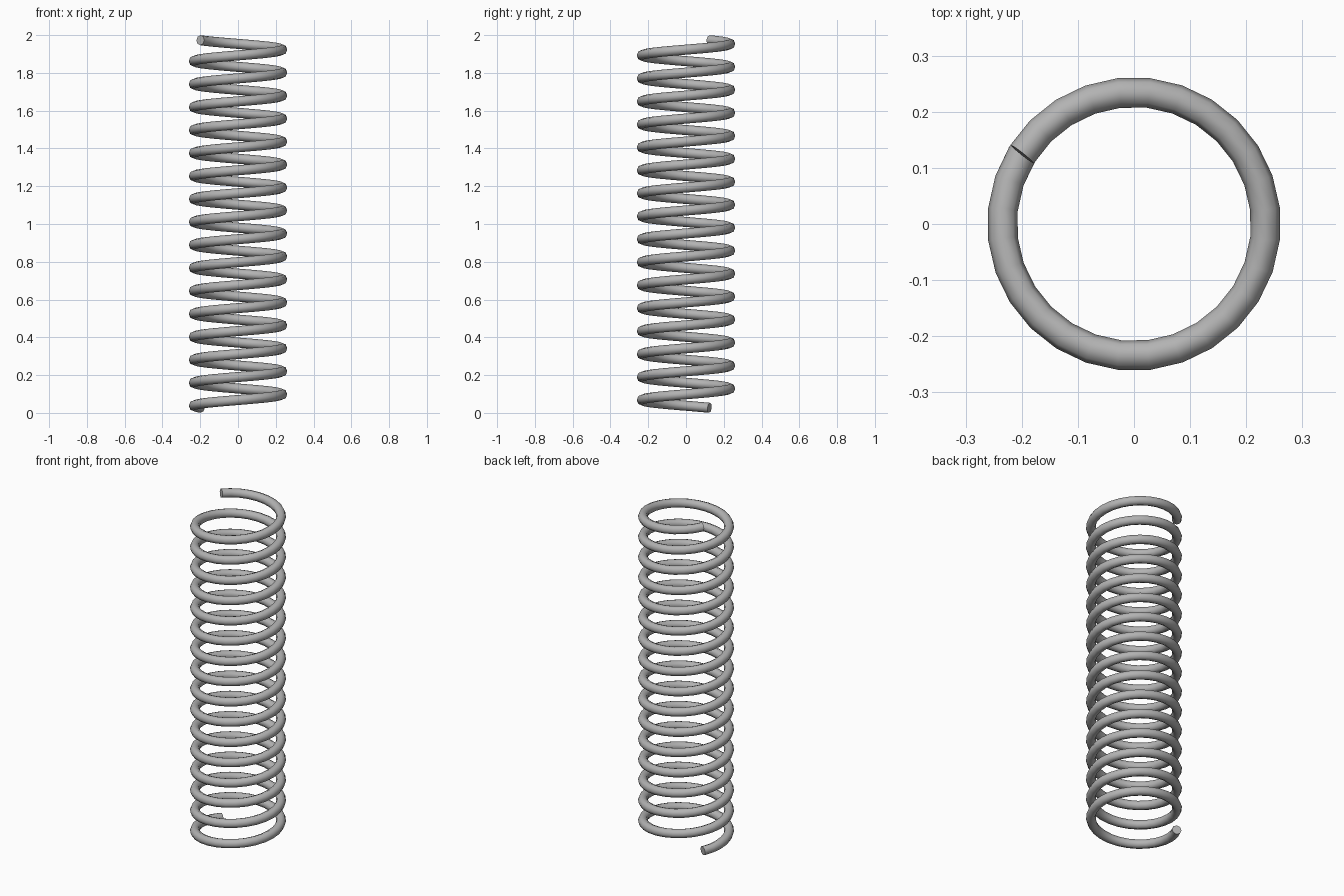
import bpy
import math

cube = bpy.data.objects.get("Cube")
if cube:
    bpy.data.objects.remove(cube, do_unlink=True)

TURNS = 16
STEPS = 28             # segments per turn
COIL_RADIUS = 0.235
WIRE_RADIUS = 0.0265
START = math.radians(148)
BOTTOM, TOP = 0.027, 1.973

# Plain steel
steel = bpy.data.materials.new("steel grey")
steel.use_nodes = True
colour = (0.45, 0.45, 0.45, 1)
steel.diffuse_color = colour
bsdf = next(n for n in steel.node_tree.nodes if n.type == 'BSDF_PRINCIPLED')
bsdf.inputs["Base Color"].default_value = colour

# Right-handed helix swept with a round wire, closed at both cut ends
curve = bpy.data.curves.new("spring_coil", 'CURVE')
curve.dimensions = '3D'
curve.twist_mode = 'Z_UP'
curve.bevel_depth = WIRE_RADIUS
curve.bevel_resolution = 2
curve.use_fill_caps = True
spline = curve.splines.new('POLY')
count = TURNS * STEPS
spline.points.add(count)
for i, point in enumerate(spline.points):
    angle = START + math.tau * i / STEPS
    height = BOTTOM + (TOP - BOTTOM) * i / count
    point.co = (COIL_RADIUS * math.cos(angle), COIL_RADIUS * math.sin(angle), height, 1)

coil = bpy.data.objects.new("spring_coil", curve)
bpy.context.collection.objects.link(coil)
curve.materials.append(steel)

# Turn the sweep into a mesh with smooth sides and crisp ends
bpy.ops.object.select_all(action='DESELECT')
coil.select_set(True)
bpy.context.view_layer.objects.active = coil
bpy.ops.object.convert(target='MESH')
bpy.ops.object.shade_smooth_by_angle(angle=math.radians(50))
